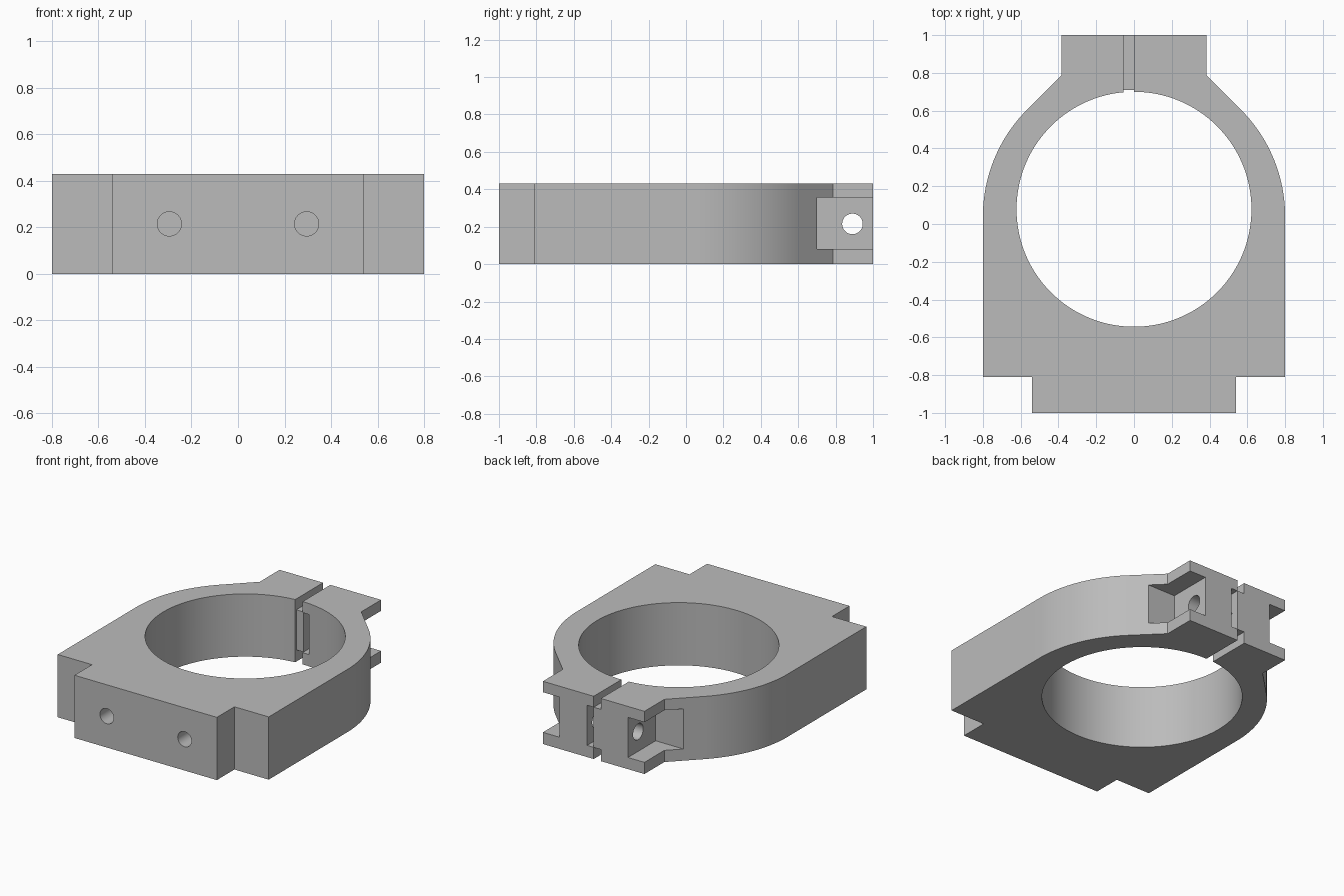
import bpy, bmesh
from math import sin, cos, pi, radians
from mathutils import Matrix

cube = bpy.data.objects.get("Cube")
if cube:
    bpy.data.objects.remove(cube, do_unlink=True)

HEIGHT = 0.43
MID = HEIGHT / 2
LOW, HIGH = 0.08, 0.355      # height band of the pockets and tongue

grey = bpy.data.materials.new("plain grey")
grey.use_nodes = True
colour = (0.5, 0.5, 0.5, 1)
grey.diffuse_color = colour
grey.node_tree.nodes["Principled BSDF"].inputs["Base Color"].default_value = colour


def to_object(bm, name):
    bmesh.ops.recalc_face_normals(bm, faces=bm.faces)
    mesh = bpy.data.meshes.new(name)
    bm.to_mesh(mesh)
    bm.free()
    mesh.materials.append(grey)
    obj = bpy.data.objects.new(name, mesh)
    bpy.context.collection.objects.link(obj)
    return obj


def box(name, x, y, z):
    bm = bmesh.new()
    bmesh.ops.create_cube(bm, size=1)
    for v in bm.verts:
        v.co = [r[0] if c < 0 else r[1] for c, r in zip(v.co, (x, y, z))]
    return to_object(bm, name)


def cylinder(name, centre, radius, depth, axis, sides):
    bm = bmesh.new()
    turn = {"X": Matrix.Rotation(pi / 2, 4, "Y"),
            "Y": Matrix.Rotation(pi / 2, 4, "X"), "Z": Matrix()}[axis]
    bmesh.ops.create_cone(bm, cap_ends=True, segments=sides, radius1=radius,
                          radius2=radius, depth=depth,
                          matrix=Matrix.Translation(centre) @ turn)
    return to_object(bm, name)


# Clamp body: mirrored half outline, extruded upwards
half = [(0.54, -1), (0.54, -0.81), (0.80, -0.81)]
arc = [radians(45) * i / 24 for i in range(25)]
half += [(0.80 * cos(a), 0.04 + 0.80 * sin(a)) for a in arc]
half += [(0.385, 0.785), (0.385, 1)]
outline = half + [(-x, y) for x, y in reversed(half)]
bm = bmesh.new()
base = bm.faces.new([bm.verts.new((x, y, 0)) for x, y in outline])
top = bmesh.ops.extrude_face_region(bm, geom=[base])["geom"]
bmesh.ops.translate(bm, vec=(0, 0, HEIGHT),
                    verts=[g for g in top if isinstance(g, bmesh.types.BMVert)])
body = to_object(bm, "clamp_body")

# Main bore, split slots above and below the tongue, and the tongue recess
cutters = [
    cylinder("bore_cutter", (0, 0.078, MID), 0.622, 1, "Z", 128),
    box("upper_slot_cutter", (-0.055, 0), (0.4, 1.1), (HIGH, 0.6)),
    box("lower_slot_cutter", (-0.055, 0), (0.4, 1.1), (-0.1, LOW)),
    box("tongue_recess_cutter", (0, 0.05), (0.4, 1.1), (LOW, HIGH)),
    box("tongue_end_cutter", (-0.055, 0.02), (0.4, 0.71), (LOW, HIGH)),
    cylinder("clamp_bolt_cutter", (0, 0.89, MID), 0.055, 2, "X", 48),
]
# Bolt pockets in the ears and blind mounting holes in the foot
for side, s in (("left", 1), ("right", -1)):
    cutters.append(box(side + "_pocket_cutter", sorted((s * 0.26, s * 0.9)),
                       (0.70, 1.1), (LOW, HIGH)))
    cutters.append(cylinder(side + "_mount_hole_cutter", (s * 0.295, -1, MID),
                            0.052, 0.6, "Y", 48))

bpy.context.view_layer.objects.active = body
for cutter in cutters:
    cutter.hide_render = True
    mod = body.modifiers.new(cutter.name, "BOOLEAN")
    mod.operation = "DIFFERENCE"
    mod.solver = "EXACT"
    mod.object = cutter
    bpy.ops.object.modifier_apply(modifier=mod.name)
    bpy.data.objects.remove(cutter, do_unlink=True)

# Smooth round walls, sharp edges kept
bpy.ops.object.select_all(action="DESELECT")
body.select_set(True)
bpy.ops.object.shade_smooth_by_angle(angle=radians(25))
